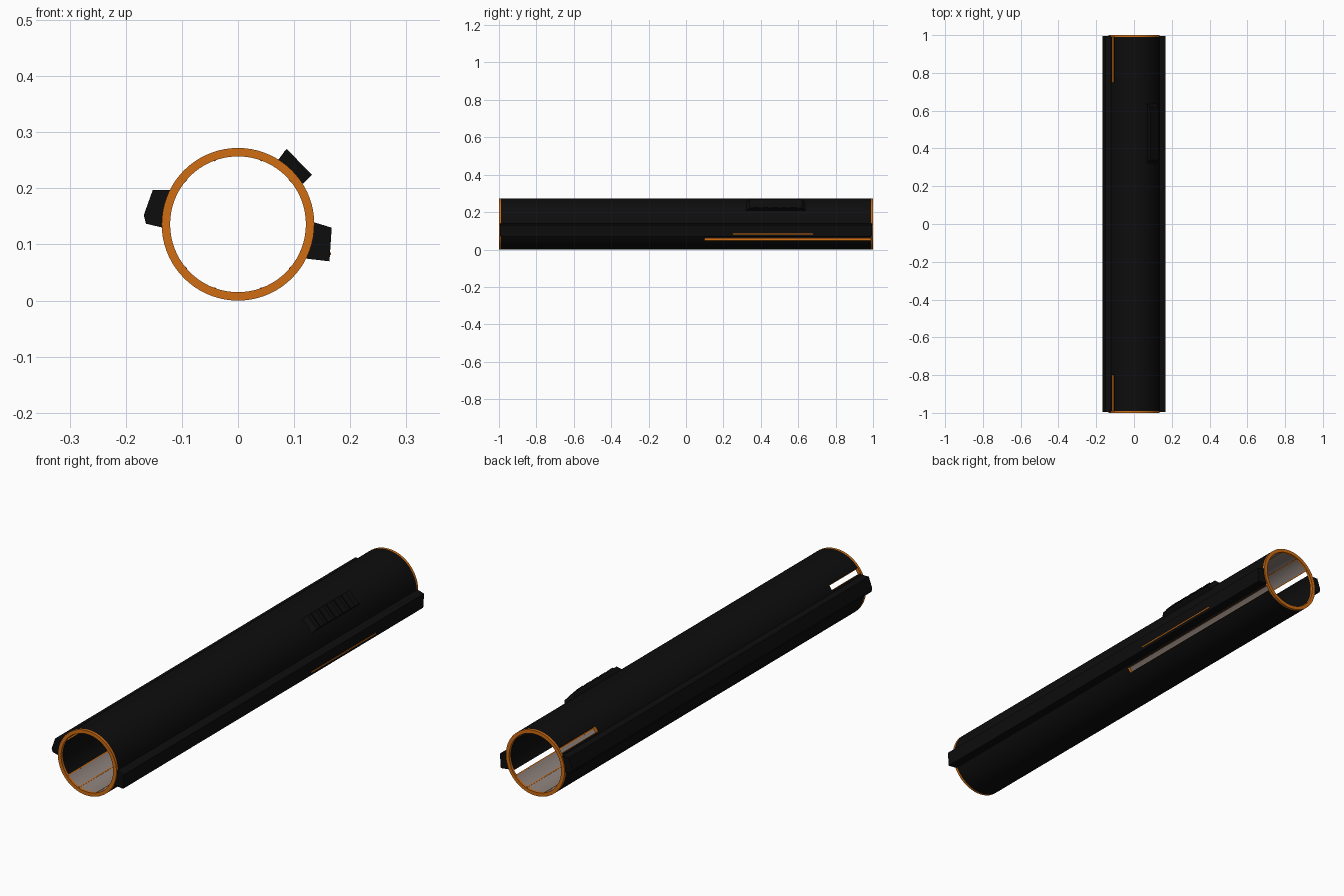
import bpy, bmesh, math

if "Cube" in bpy.data.objects:
    bpy.data.objects.remove(bpy.data.objects["Cube"])

R, WALL, CZ = 0.136, 0.015, 0.136
SEG = 72


def material(name, rgb):
    m = bpy.data.materials.new(name)
    m.diffuse_color = (*rgb, 1)
    m.use_nodes = True
    m.node_tree.nodes["Principled BSDF"].inputs["Base Color"].default_value = m.diffuse_color
    return m


black = material("matte black", (0.004, 0.004, 0.004))
orange = material("orange edge", (0.62, 0.15, 0.006))
grey = material("warm grey lining", (0.28, 0.23, 0.21))


def make_object(name, bm, mats):
    bmesh.ops.recalc_face_normals(bm, faces=bm.faces)
    me = bpy.data.meshes.new(name)
    bm.to_mesh(me)
    bm.free()
    ob = bpy.data.objects.new(name, me)
    bpy.context.collection.objects.link(ob)
    for m in mats:
        me.materials.append(m)
    return ob


def prism(name, profile, y0, y1, mat, taper=None):
    """Extrude an (x, z) profile along y; taper gives an end inset per point."""
    taper = taper or [0] * len(profile)
    bm = bmesh.new()
    a = [bm.verts.new((x, y0 + t, z)) for (x, z), t in zip(profile, taper)]
    b = [bm.verts.new((x, y1 - t, z)) for (x, z), t in zip(profile, taper)]
    bm.faces.new(a)
    bm.faces.new(b[::-1])
    n = len(profile)
    for i in range(n):
        j = (i + 1) % n
        bm.faces.new((a[i], b[i], b[j], a[j]))
    return make_object(name, bm, [mat])


def polar(r, deg):
    t = math.radians(deg)
    return r * math.cos(t), CZ + r * math.sin(t)


# Tube wall: open slots beside the rails, orange end bands
stations = [-1, -0.99, -0.8, 0.1, 0.75, 0.99, 1]
right_slot, left_slot = (3, 4), (1, 4)
bm = bmesh.new()
rings = []
for y in stations:
    ring = []
    for i in range(SEG):
        x, z = polar(R, 360 * i / SEG)
        ring.append(bm.verts.new((x, y, z)))
    rings.append(ring)
for k in range(len(stations) - 1):
    for i in range(SEG):
        deg = 360 * (i + 0.5) / SEG
        if k in right_slot and 320 < deg < 330:
            continue
        if k in left_slot and 140 < deg < 150:
            continue
        j = (i + 1) % SEG
        f = bm.faces.new((rings[k][i], rings[k][j], rings[k + 1][j], rings[k + 1][i]))
        lined = abs(math.sin(math.radians(deg))) > 0.64
        f.material_index = 2 if k in (0, len(stations) - 2) else int(lined)
# slots: outside, inside (+3), rim (+6)
tube = make_object("tube", bm, [black, black, orange, black, grey, orange,
                                orange, orange, orange])
solid = tube.modifiers.new("wall", "SOLIDIFY")
solid.thickness = WALL
solid.offset = -1
solid.material_offset = 3
solid.material_offset_rim = 6
bpy.context.view_layer.objects.active = tube
tube.select_set(True)
bpy.ops.object.modifier_apply(modifier="wall")
bpy.ops.object.shade_smooth_by_angle(angle=math.radians(30))

# Thin orange seams along the lining
for n, deg in enumerate((40, 70, 110, 140, 220, 250, 290, 320)):
    prism(f"lining_seam_{n}", [polar(0.122, deg - 1), polar(0.122, deg + 1),
                               polar(0.12, deg + 1), polar(0.12, deg - 1)],
          -0.995, 0.995, orange)

# Side rails
prism("right_rail", [(0.134, 0.14), (0.167, 0.13), (0.163, 0.07), (0.12, 0.075)],
      -0.995, 0.995, black)
prism("left_rail", [(-0.152, 0.197), (-0.12, 0.197), (-0.134, 0.13),
                    (-0.164, 0.137), (-0.168, 0.152)], -0.995, 0.995, black)

# Orange line on the right rail
prism("rail_line", [(0.163, 0.081), (0.1655, 0.081), (0.1655, 0.086), (0.163, 0.086)],
      0.25, 0.68, orange)

# Ribbed block on the upper right, with sloped ends
block = [(0.084, 0.267), (0.129, 0.221), (0.116, 0.208), (0.071, 0.25)]
prism("upper_block", block, 0.32, 0.64, black, [0.02, 0.02, 0, 0])
for n in range(5):
    y = 0.36 + 0.05 * n
    prism(f"block_rib_{n}", [(0.087, 0.27), (0.132, 0.224), (0.127, 0.219), (0.082, 0.265)],
          y, y + 0.03, black)
